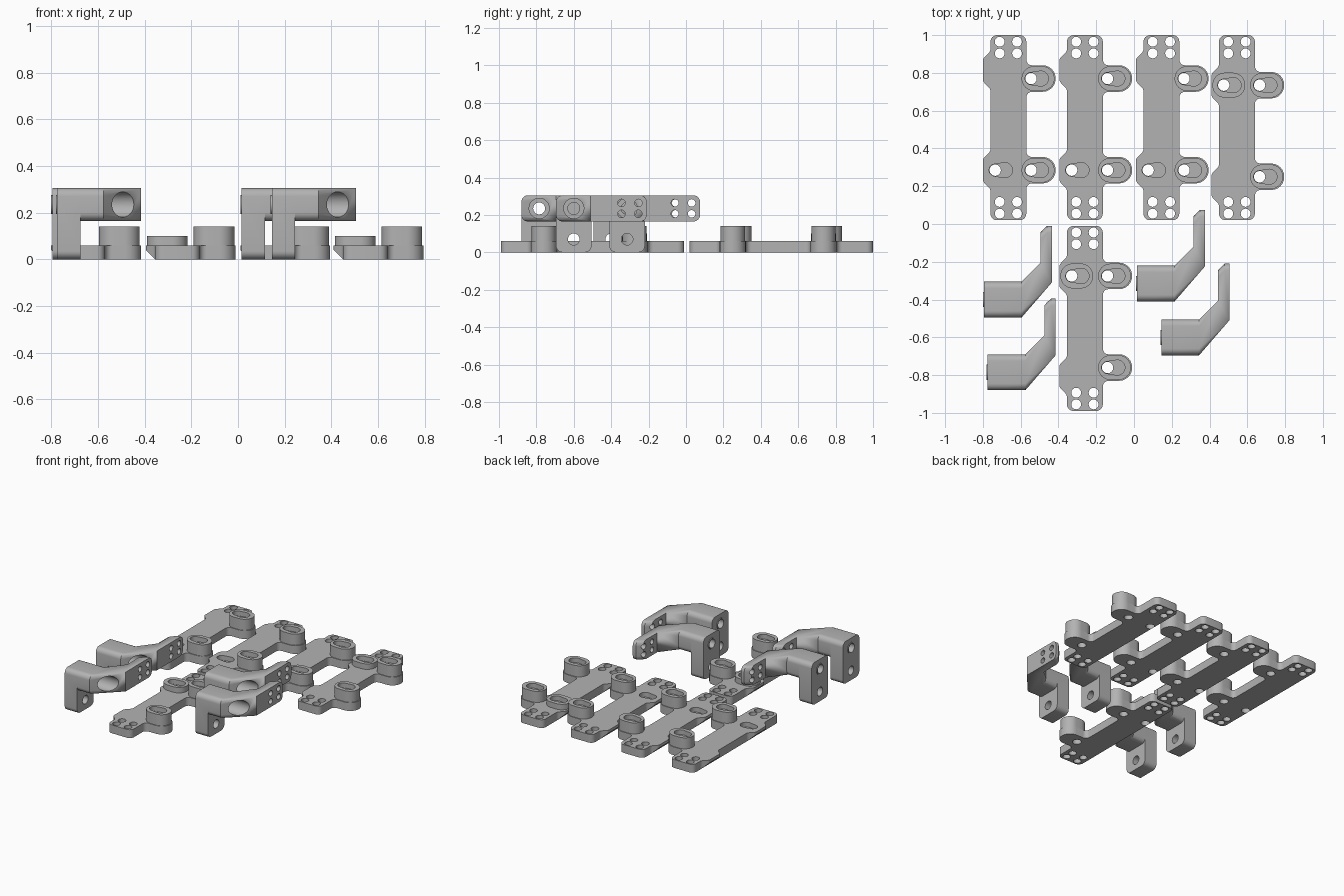
import bpy, bmesh, math
from mathutils import Vector

cube = bpy.data.objects.get("Cube")
if cube:
    bpy.data.objects.remove(cube, do_unlink=True)

grey = bpy.data.materials.new("plain grey")
grey.use_nodes = True
colour = (0.45, 0.45, 0.45, 1)
grey.diffuse_color = colour
grey.node_tree.nodes["Principled BSDF"].inputs["Base Color"].default_value = colour
scene = bpy.context.scene


def rounded(corners, steps=6):
    """Round each (x, y, radius) corner of an outline."""
    out = []
    for i, (x, y, r) in enumerate(corners):
        p = Vector((x, y))
        if r == 0:
            out.append(p)
            continue
        a = (Vector(corners[i - 1][:2]) - p).normalized()
        b = (Vector(corners[(i + 1) % len(corners)][:2]) - p).normalized()
        half = a.angle(b) / 2
        centre = p + (a + b).normalized() * (r / math.sin(half))
        start = p + a * (r / math.tan(half)) - centre
        end = p + b * (r / math.tan(half)) - centre
        sweep = start.angle_signed(end)
        for k in range(steps + 1):
            t = -sweep * k / steps
            c, s = math.cos(t), math.sin(t)
            out.append(centre + Vector((start.x * c - start.y * s, start.x * s + start.y * c)))
    return out


def make(name, bm):
    bmesh.ops.recalc_face_normals(bm, faces=bm.faces)
    mesh = bpy.data.meshes.new(name)
    bm.to_mesh(mesh)
    bm.free()
    mesh.materials.append(grey)
    ob = bpy.data.objects.new(name, mesh)
    scene.collection.objects.link(ob)
    return ob


def prism(name, outline, lo, hi, axis="z"):
    """Extrude an outline along z, x (outline in y, z) or y (outline in x, z)."""
    place = {"z": lambda p, d: (p[0], p[1], d),
             "x": lambda p, d: (d, p[0], p[1]),
             "y": lambda p, d: (p[0], d, p[1])}[axis]
    bm = bmesh.new()
    rings = [[bm.verts.new(place(p, d)) for p in outline] for d in (lo, hi)]
    n = len(outline)
    bm.faces.new(rings[0])
    bm.faces.new(rings[1])
    for i in range(n):
        j = (i + 1) % n
        bm.faces.new((rings[0][i], rings[0][j], rings[1][j], rings[1][i]))
    return make(name, bm)


def hull(name, points):
    bm = bmesh.new()
    verts = [bm.verts.new(p) for p in points]
    res = bmesh.ops.convex_hull(bm, input=verts)
    spare = {g for g in res["geom_interior"] + res["geom_unused"] if isinstance(g, bmesh.types.BMVert)}
    bmesh.ops.delete(bm, geom=list(spare), context="VERTS")
    bmesh.ops.dissolve_limit(bm, angle_limit=0.01, verts=bm.verts, edges=bm.edges)
    return make(name, bm)


def circle(x, y, r, n=28):
    return [(x + r * math.cos(2 * math.pi * i / n), y + r * math.sin(2 * math.pi * i / n)) for i in range(n)]


def pill(x0, x1, y, r):
    s = r * 0.999
    return rounded([(x0, y - r, s), (x1, y - r, s), (x1, y + r, s), (x0, y + r, s)], 10)


def combine(base, adds, cuts):
    """Join the added solids, cut the holes and keep the finished mesh."""
    for op, parts in (("UNION", adds), ("DIFFERENCE", cuts)):
        for part in parts:
            part.hide_render = True
            mod = base.modifiers.new("join", "BOOLEAN")
            mod.operation, mod.solver, mod.object = op, "EXACT", part
    bpy.context.view_layer.update()
    deps = bpy.context.evaluated_depsgraph_get()
    mesh = bpy.data.meshes.new_from_object(base.evaluated_get(deps))
    base.modifiers.clear()
    base.data = mesh
    for part in adds + cuts:
        bpy.data.objects.remove(part, do_unlink=True)
    bpy.ops.object.select_all(action="DESELECT")
    base.select_set(True)
    bpy.context.view_layer.objects.active = base
    bpy.ops.object.shade_smooth_by_angle(angle=math.radians(30))
    return base


def spread(first, name, spots):
    """Place the finished part and linked copies of it."""
    for i, (x, y) in enumerate(spots):
        ob = first if i == 0 else bpy.data.objects.new(name, first.data)
        if i:
            scene.collection.objects.link(ob)
        ob.name = f"{name}_{i + 1}"
        ob.location = (x, y, 0)


def plate(name, side, raised):
    """Strap with two right bosses, left flares and a keyhole on the left."""
    w, l, near, far = 0.095, 0.49, 0.225, 0.26
    pts = [(-w, -l, 0.035), (w, -l, 0.035)]
    for y in sorted((side * near, -side * far)):
        pts += [(w, y - 0.07, 0.03), (0.25, y - 0.07, 0.068),
                (0.25, y + 0.07, 0.068), (w, y + 0.07, 0.03)]
    pts += [(w, l, 0.035), (-w, l, 0.035)]
    for y in sorted((side * near, -side * 0.305), reverse=True):
        pts += [(-w, y + 0.1, 0.03), (-0.135, y + 0.06, 0.03),
                (-0.135, y - 0.06, 0.03), (-w, y - 0.1, 0.03)]
    body = prism(name, rounded(pts), 0, 0.06)

    # raised bosses
    adds = [prism("boss", pill(0.07, 0.244, y, 0.065), 0.01, 0.14) for y in (side * near, -side * far)]
    if raised:
        adds.append(prism("boss", pill(-0.13, 0.044, side * near, 0.066), 0.03, 0.10))

    # screw holes at both ends, chamfer under the left flares
    cuts = [prism("hole", circle(sx * 0.046, sy * y, 0.026), -0.1, 0.2)
            for sx in (-1, 1) for sy in (-1, 1) for y in (0.393, 0.455)]
    cuts.append(prism("chamfer", [(-w, 0), (-0.15, 0.055), (-0.15, -0.02), (-w, -0.02)], -0.5, 0.5, "y"))

    # keyhole pockets with a through hole at the left end
    for x, y, top in ((0.12, side * near, 0.14), (0.12, -side * far, 0.14),
                      (-0.07, side * near, 0.10 if raised else 0.06)):
        cuts.append(prism("hole", circle(x, y, 0.03), -0.1, 0.3))
        ends = circle(x, y, 0.032) + circle(x + 0.052, y, 0.04)
        cuts.append(hull("pocket", [(a, b, z) for a, b in ends for z in (top - 0.035, top + 0.1)]))
    return combine(body, adds, cuts)


spread(plate("mounting_plate", -1, False), "mounting_plate", [(-0.665, 0.51), (-0.26, 0.51), (0.145, 0.51)])
spread(plate("raised_plate", 1, True), "raised_plate", [(0.545, 0.51), (-0.26, -0.5)])


def section(x, y0, y1, z0, z1, r0, r1):
    return [(x, p[0], p[1]) for p in rounded([(y0, z0, r0), (y1, z0, r1), (y1, z1, r1), (y0, z1, r0)])]


def bracket():
    """Leg, rounded arm, slanted web and thin end plate."""
    low, high, mid, r = 0.165, 0.305, 0.235, 0.035
    arm_y = (-0.19, 0)
    leg = hull("leg", section(0, *arm_y, 0, high, r, r) + section(0.1, *arm_y, 0, high, r, r))
    arm_end = section(0.2, *arm_y, low, high, r, r)
    root = [(x, y, z) for x, y in ((0.3, 0.1), (0.36, -0.005)) for z in (low, high)]
    adds = [
        hull("arm", section(0.05, *arm_y, low, high, r, r) + arm_end),
        hull("web", arm_end + root),
        hull("end_plate", root + section(0.3, 0.1, 0.26, low, high, 0, r)
             + section(0.335, 0.1, 0.295, low, high, 0, r)
             + section(0.36, -0.005, 0.295, low, high, 0, r)),
        prism("collar", circle(-0.095, mid, 0.04), -0.005, 0.02, "x"),
    ]
    cuts = [
        prism("leg_hole", circle(-0.095, 0.07, 0.031), -0.1, 0.3, "x"),
        prism("bore", circle(-0.095, mid, 0.032), -0.1, 0.5, "x"),
        prism("counterbore", circle(-0.095, mid, 0.054), 0.08, 0.5, "x"),
    ]
    cuts += [prism("hole", circle(y, z, 0.02), 0.2, 0.5, "x") for y in (0.16, 0.25) for z in (0.206, 0.264)]
    return combine(leg, adds, cuts)


spread(bracket(), "angled_bracket", [(-0.795, -0.305), (-0.775, -0.69), (0.015, -0.22), (0.145, -0.505)])
